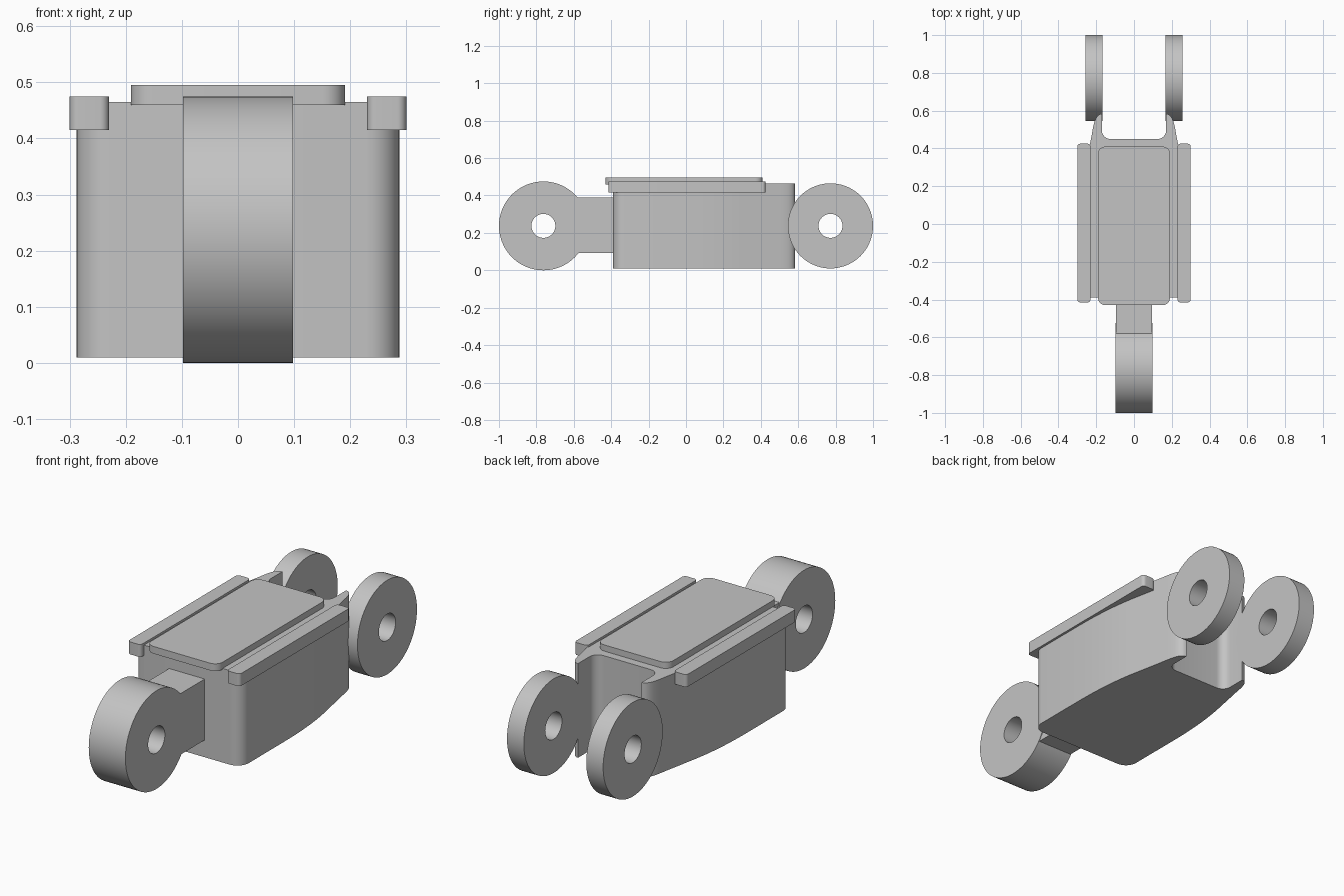
import bpy, bmesh
from math import cos, sin, pi, radians
from mathutils import Vector, Matrix
from mathutils.geometry import interpolate_bezier

if "Cube" in bpy.data.objects:
    bpy.data.objects.remove(bpy.data.objects["Cube"], do_unlink=True)

grey = bpy.data.materials.new("plain grey")
grey.use_nodes = True
COLOUR = (0.55, 0.55, 0.55, 1)
grey.diffuse_color = COLOUR
grey.node_tree.nodes["Principled BSDF"].inputs["Base Color"].default_value = COLOUR


def finish(name, bm):
    bmesh.ops.remove_doubles(bm, verts=bm.verts, dist=1e-5)
    bmesh.ops.recalc_face_normals(bm, faces=bm.faces)
    mesh = bpy.data.meshes.new(name)
    bm.to_mesh(mesh)
    bm.free()
    mesh.materials.append(grey)
    obj = bpy.data.objects.new(name, mesh)
    bpy.context.collection.objects.link(obj)
    bpy.ops.object.select_all(action='DESELECT')
    obj.select_set(True)
    bpy.context.view_layer.objects.active = obj
    bpy.ops.object.shade_smooth_by_angle(angle=radians(30))
    return obj


def extrude(name, outline, z0, z1):
    """Raise a plan outline from z0 to z1."""
    bm = bmesh.new()
    face = bm.faces.new([bm.verts.new((x, y, z0)) for x, y in outline])
    top = bmesh.ops.extrude_face_region(bm, geom=[face], use_keep_orig=True)["geom"]
    verts = [v for v in top if isinstance(v, bmesh.types.BMVert)]
    bmesh.ops.translate(bm, verts=verts, vec=(0, 0, z1 - z0))
    return finish(name, bm)


def arc(cx, cy, r, start, end, steps=8):
    angles = [radians(start + (end - start) * i / steps) for i in range(steps + 1)]
    return [(cx + r * cos(a), cy + r * sin(a)) for a in angles]


def bezier(a, b, c, d, steps=12):
    pts = [Vector((*p, 0)) for p in (a, b, c, d)]
    return [(p.x, p.y) for p in interpolate_bezier(*pts, steps)]


def rounded_rect(x0, x1, y0, y1, r):
    return (arc(x0 + r, y0 + r, r, 180, 270) + arc(x1 - r, y0 + r, r, 270, 360)
            + arc(x1 - r, y1 - r, r, 0, 90) + arc(x0 + r, y1 - r, r, 90, 180))


def ring(name, x0, x1, y, z, radius, hole):
    """Wheel with a bore, turned about an axis along x."""
    bm = bmesh.new()
    corners = [(x0, hole), (x1, hole), (x1, radius), (x0, radius)]
    verts = [bm.verts.new((x, y, z + r)) for x, r in corners]
    edges = [bm.edges.new((verts[i], verts[(i + 1) % 4])) for i in range(4)]
    bmesh.ops.spin(bm, geom=verts + edges, cent=(0, y, z), axis=(1, 0, 0),
                   angle=2 * pi, steps=72, use_merge=False)
    return finish(name, bm)


# Body: rounded front, gently tapering sides, forked rear
half = arc(0.228, -0.33, 0.06, 270, 360)
half += bezier((0.288, -0.06), (0.288, 0.06), (0.281, 0.18), (0.258, 0.30))
half += bezier((0.224, 0.47), (0.213, 0.535), (0.205, 0.58), (0.17, 0.583))
half += arc(0.125, 0.495, 0.045, 0, -90)
body = extrude("body", half + [(-x, y) for x, y in reversed(half)], 0.01, 0.465)

# Lid and side rails
extrude("lid", rounded_rect(-0.191, 0.191, -0.43, 0.41, 0.04), 0.46, 0.495)
for side, x0, x1 in (("left", 0.23, 0.30), ("right", -0.30, -0.23)):
    extrude(side + "_rail", rounded_rect(x0, x1, -0.415, 0.425, 0.016), 0.415, 0.475)

# Front arm and wheel
extrude("front_arm", [(-0.095, -0.60), (0.095, -0.60), (0.095, -0.38), (-0.095, -0.38)],
        0.093, 0.388)
ring("front_wheel", -0.098, 0.098, -0.7625, 0.2375, 0.2375, 0.064)

# Rear wheels
for side, x0, x1 in (("left", 0.167, 0.257), ("right", -0.257, -0.167)):
    ring(side + "_rear_wheel", x0, x1, 0.7725, 0.2375, 0.2275, 0.064)
